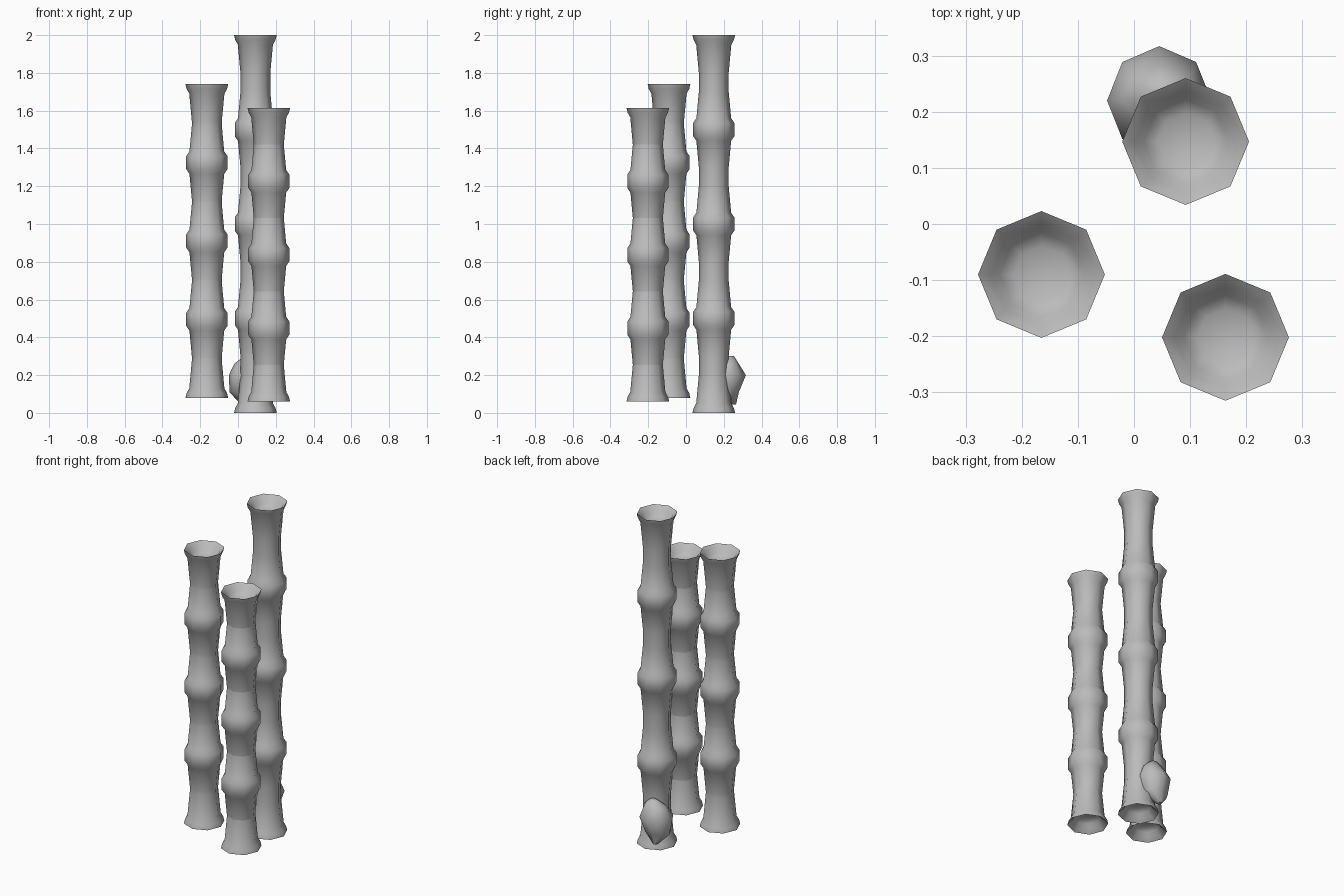
import bpy, bmesh, math

cube = bpy.data.objects.get("Cube")
if cube:
    bpy.data.objects.remove(cube, do_unlink=True)

mat = bpy.data.materials.new("stone grey")
mat.use_nodes = True
grey = (0.5, 0.5, 0.5, 1)
mat.diffuse_color = grey
mat.node_tree.nodes["Principled BSDF"].inputs["Base Color"].default_value = grey


def loft(name, rings, sides=8, smooth=60):
    """Skin a stack of polygon rings (x, y, z, rx, ry) and close both ends."""
    bm = bmesh.new()
    loops = []
    for x, y, z, rx, ry in rings:
        angles = [math.tau * i / sides for i in range(sides)]
        loops.append([bm.verts.new((x + rx * math.cos(a), y + ry * math.sin(a), z))
                      for a in angles])
    for low, high in zip(loops, loops[1:]):
        for i in range(sides):
            j = (i + 1) % sides
            bm.faces.new((low[i], low[j], high[j], high[i]))
    bm.faces.new(loops[0][::-1])
    bm.faces.new(loops[-1])
    bmesh.ops.recalc_face_normals(bm, faces=bm.faces)
    mesh = bpy.data.meshes.new(name)
    bm.to_mesh(mesh)
    bm.free()
    mesh.materials.append(mat)
    obj = bpy.data.objects.new(name, mesh)
    bpy.context.collection.objects.link(obj)
    bpy.ops.object.select_all(action='DESELECT')
    obj.select_set(True)
    bpy.context.view_layer.objects.active = obj
    bpy.ops.object.shade_smooth_by_angle(angle=math.radians(smooth))
    return obj


def stalk(name, x, y, bottom, top, segments=4):
    """Jointed cane with swollen knots, flared ends and hollowed end caps."""
    step = (top - bottom) / segments
    flare = [(0.0, 0.113), (0.025, 0.107), (0.05, 0.093), (0.2, 0.079)]
    hollow = [(0.06, 0.05), (0.045, 0.075), (0.02, 0.09)]
    knot = [(-0.2, 0.079), (-0.06, 0.092), (-0.035, 0.109),
            (0.035, 0.109), (0.06, 0.092), (0.2, 0.079)]
    profile = [(bottom + d, r) for d, r in hollow + flare]
    for k in range(1, segments):
        profile += [(bottom + k * step + d, r) for d, r in knot]
    profile += [(top - d, r) for d, r in flare[::-1] + hollow[::-1]]
    return loft(name, [(x, y, z, r, r) for z, r in profile])


# Three canes
stalk("tall_stalk", 0.092, 0.147, 0.0, 2.0)
stalk("right_stalk", -0.165, -0.09, 0.08, 1.74)
stalk("left_stalk", 0.163, -0.202, 0.06, 1.615)

# Bud swelling out behind the tall cane
loft("bud", [
    (0.03, 0.25, 0.045, 0.015, 0.015),
    (0.035, 0.22, 0.11, 0.08, 0.06),
    (0.045, 0.22, 0.2, 0.093, 0.097),
    (0.05, 0.225, 0.26, 0.07, 0.055),
    (0.055, 0.235, 0.3, 0.025, 0.02),
])
